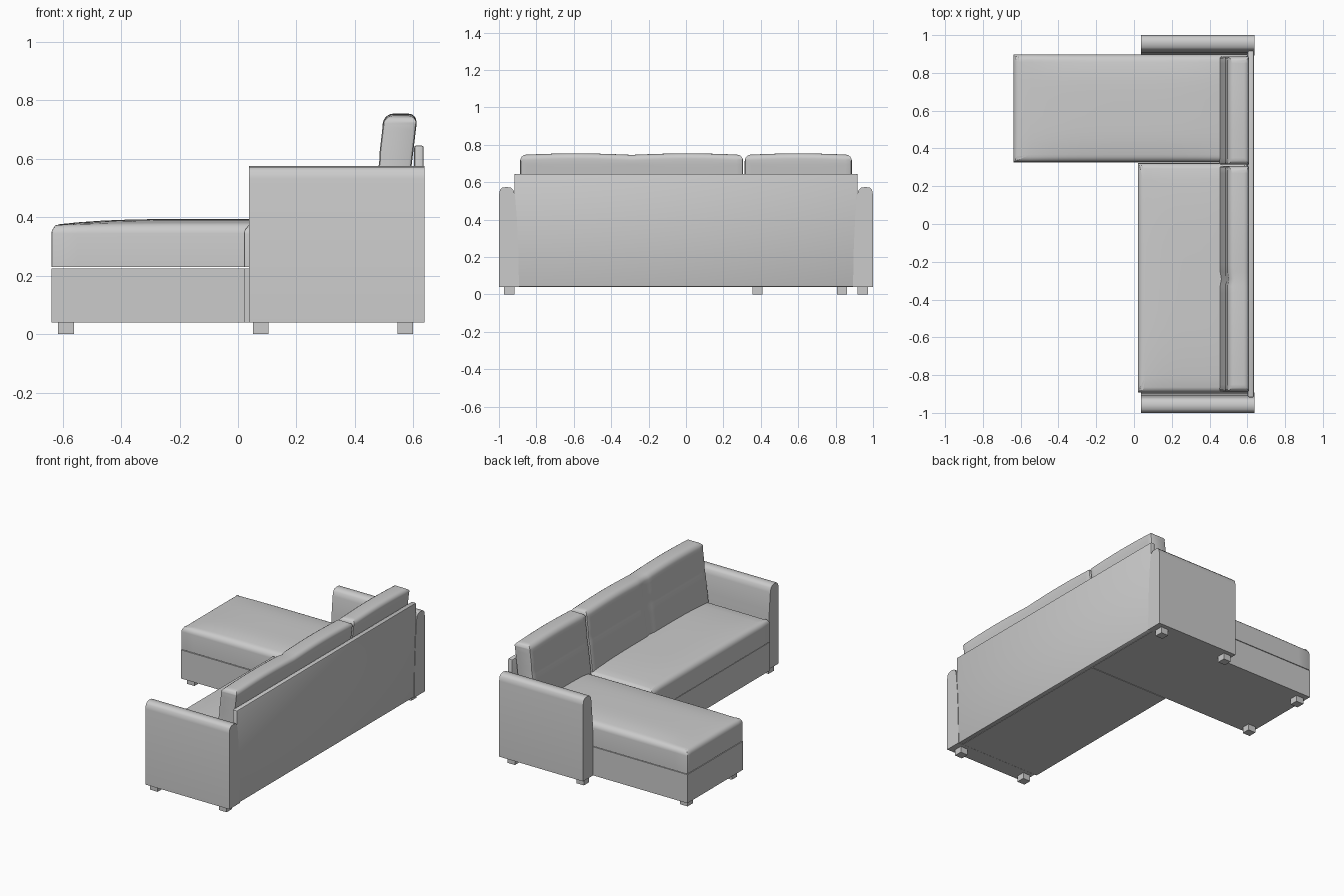
import bpy, bmesh, math
from mathutils import Vector

cube = bpy.data.objects.get("Cube")
if cube:
    bpy.data.objects.remove(cube, do_unlink=True)

grey = bpy.data.materials.new("light grey fabric")
grey.use_nodes = True
COLOUR = (0.6, 0.6, 0.6, 1)
grey.diffuse_color = COLOUR
grey.node_tree.nodes["Principled BSDF"].inputs["Base Color"].default_value = COLOUR


def finish(bm, name, smooth=True):
    """Turn a bmesh into a named, shaded object."""
    bmesh.ops.recalc_face_normals(bm, faces=bm.faces)
    mesh = bpy.data.meshes.new(name)
    bm.to_mesh(mesh)
    bm.free()
    mesh.materials.append(grey)
    obj = bpy.data.objects.new(name, mesh)
    bpy.context.collection.objects.link(obj)
    if smooth:
        bpy.ops.object.select_all(action='DESELECT')
        obj.select_set(True)
        bpy.context.view_layer.objects.active = obj
        bpy.ops.object.shade_smooth_by_angle(angle=math.radians(40))
    return obj


def box(lo, hi):
    """Box bmesh between two corners."""
    bm = bmesh.new()
    bmesh.ops.create_cube(bm, size=1)
    lo, hi = Vector(lo), Vector(hi)
    for v in bm.verts:
        v.co = Vector([(a + b) / 2 + c * (b - a) for a, b, c in zip(lo, hi, v.co)])
    return bm


def soften(bm, radius, rule=lambda e: True, segments=4):
    """Round the edges picked by a rule."""
    edges = [e for e in bm.edges if rule(e)]
    bmesh.ops.bevel(bm, geom=edges, offset=radius, segments=segments,
                    profile=0.5, affect='EDGES')


def slice_up(bm, lo, hi, counts):
    """Cut a box into a grid so that it can be shaped."""
    for axis, n in enumerate(counts):
        for i in range(1, n):
            point, normal = Vector(), Vector()
            point[axis] = lo[axis] + (hi[axis] - lo[axis]) * i / n
            normal[axis] = 1
            geom = bm.verts[:] + bm.edges[:] + bm.faces[:]
            bmesh.ops.bisect_plane(bm, geom=geom, plane_co=point, plane_no=normal)


def seat_cushion(name, lo, hi, crown):
    """Seat pad with a rounded rim and a domed top."""
    bm = box(lo, hi)
    soften(bm, 0.008, lambda e: abs(e.verts[0].co.z - e.verts[1].co.z) > 0.01, 2)
    soften(bm, 0.028, lambda e: all(v.co.z > hi[2] - 0.001 for v in e.verts))
    slice_up(bm, lo, hi, (14, 14, 1))
    for v in bm.verts:
        u = 2 * (v.co.x - lo[0]) / (hi[0] - lo[0]) - 1
        w = 2 * (v.co.y - lo[1]) / (hi[1] - lo[1]) - 1
        t = (v.co.z - lo[2]) / (hi[2] - lo[2])
        v.co.z += crown * t * max(0, 1 - u ** 4) * max(0, 1 - w ** 4)
    finish(bm, name)


def back_cushion(name, y0, y1, panels):
    """Leaning cushion with stitched grooves on its front."""
    lo, hi = (0.455, y0, 0.33), (0.57, y1, 0.746)
    bm = box(lo, hi)
    soften(bm, 0.032, lambda e: all(v.co.z > 0.74 for v in e.verts))
    soften(bm, 0.012, lambda e: abs(e.verts[0].co.z - e.verts[1].co.z) > 0.2, 2)
    slice_up(bm, lo, hi, (1, 16 * panels, 16))
    seams = [y0 + (y1 - y0) * i / panels for i in range(1, panels)]
    for v in bm.verts:
        x, y, z = v.co
        across = (y - y0) / (y1 - y0) * panels
        if x < 0.5:
            dent = 0.5 * math.exp(-((z - 0.58) / 0.02) ** 2)
            dent += sum(math.exp(-((y - s) / 0.02) ** 2) for s in seams)
            v.co.x += 0.007 * min(dent, 1)
        if z > 0.7:
            v.co.z += 0.008 * abs(math.sin(math.pi * across))
        v.co.x += 0.12 * (z - 0.38)
    finish(bm, name)


def arm(name, side):
    """Upright arm: rounded profile, wider at the foot, run along x."""
    profile = [(0.893, 0.04), (0.897, 0.25), (0.905, 0.42), (0.915, 0.53),
               (0.922, 0.558), (0.935, 0.571), (0.96, 0.574), (0.982, 0.571),
               (0.995, 0.558), (1.0, 0.53), (1.0, 0.04)]
    bm = bmesh.new()
    face = bm.faces.new([bm.verts.new((0.037, side * y, z)) for y, z in profile])
    moved = bmesh.ops.extrude_face_region(bm, geom=[face])["geom"]
    for v in moved:
        if isinstance(v, bmesh.types.BMVert):
            v.co.x = 0.638
    finish(bm, name)


# Arms and their feet
for label, side in (("left", 1), ("right", -1)):
    arm(label + "_arm", side)
    for spot, x in (("front", 0.078), ("rear", 0.572)):
        y = side * 0.945
        finish(box((x - 0.027, y - 0.027, 0), (x + 0.027, y + 0.027, 0.045)),
               f"{label}_arm_{spot}_foot", False)

# Chaise feet
for label, y in (("inner", 0.383), ("outer", 0.835)):
    finish(box((-0.615, y - 0.027, 0), (-0.561, y + 0.027, 0.045)),
           f"chaise_{label}_foot", False)

# Back panel
bm = box((0.602, -0.918, 0.04), (0.635, 0.918, 0.645))
soften(bm, 0.008, segments=2)
finish(bm, "back_panel")

# Bases
finish(box((0.022, -0.892, 0.04), (0.605, 0.322, 0.225)), "seat_base", False)
finish(box((-0.638, 0.326, 0.04), (0.605, 0.897, 0.225)), "chaise_base", False)

# Seat cushions
seat_cushion("seat_cushion", (0.02, -0.892, 0.229), (0.605, 0.321, 0.37), 0.018)
seat_cushion("chaise_cushion", (-0.638, 0.327, 0.229), (0.605, 0.897, 0.372), 0.022)

# Back cushions
back_cushion("long_back_cushion", -0.887, 0.306, 2)
back_cushion("short_back_cushion", 0.314, 0.887, 1)
